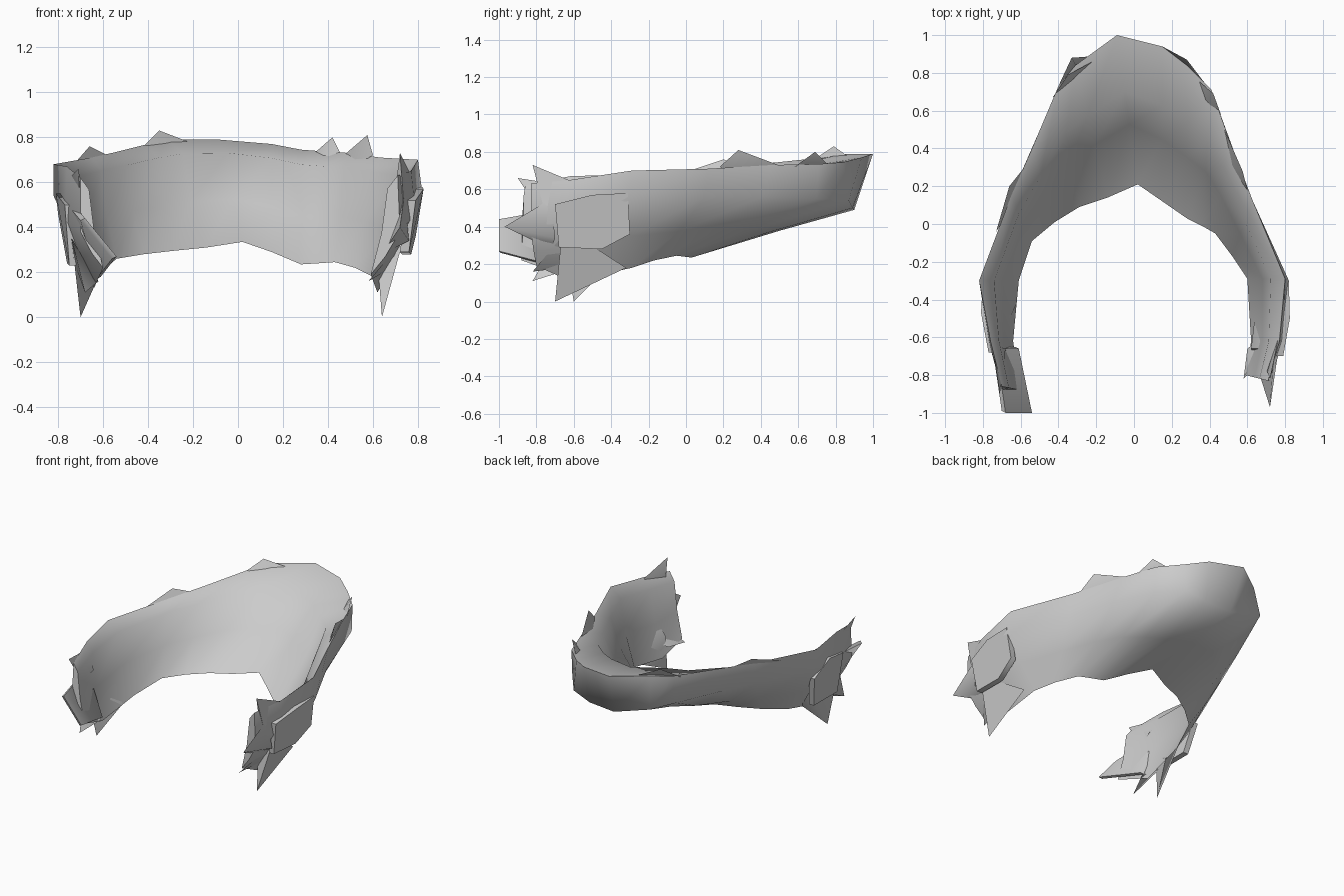
import bpy, bmesh
from mathutils import Vector as V

# Guide edges of the band, running from left tip, round the back, to right tip
top = [(-.70, -.86, .62), (-.76, -.62, .67), (-.82, -.30, .68), (-.65, .15, .71),
       (-.54, .40, .735), (-.40, .73, .77), (-.31, .84, .79), (-.09, 1.0, .79),
       (.15, .94, .77), (.28, .84, .745), (.41, .71, .735), (.50, .46, .73),
       (.63, .12, .71), (.80, -.29, .70), (.77, -.62, .65), (.71, -.83, .63)]
outer = [(-.70, -.88, .38), (-.77, -.62, .43), (-.82, -.30, .54), (-.65, .13, .56),
         (-.55, .38, .57), (-.41, .70, .57), (-.33, .88, .57), (-.06, .90, .49),
         (.14, .89, .50), (.28, .87, .54), (.41, .70, .55), (.52, .41, .56),
         (.63, .10, .56), (.82, -.30, .55), (.79, -.62, .46), (.72, -.83, .38)]
bottom = [(-.60, -.88, .22), (-.64, -.62, .13), (-.61, -.30, .20), (-.54, -.09, .26),
          (-.42, .01, .28), (-.29, .09, .295), (-.14, .14, .31), (.02, .21, .335),
          (.15, .12, .29), (.28, .03, .235), (.36, -.01, .24), (.43, -.05, .245),
          (.52, -.17, .22), (.60, -.29, .18), (.62, -.62, .11), (.59, -.80, .19)]


def make(name, bm):
    bmesh.ops.recalc_face_normals(bm, faces=bm.faces[:])
    me = bpy.data.meshes.new(name)
    bm.to_mesh(me)
    bm.free()
    ob = bpy.data.objects.new(name, me)
    bpy.context.collection.objects.link(ob)
    bpy.ops.object.select_all(action='DESELECT')
    ob.select_set(True)
    bpy.context.view_layer.objects.active = ob
    bpy.ops.object.shade_smooth_by_angle(angle=1.2)


def blend(t, b, across, down):
    """Point part of the way across and down from the top to the bottom edge."""
    p = t.lerp(b, across)
    p.z = t.z + (b.z - t.z) * down
    return p


# Horseshoe band: one closed cross-section per station, bridged together
bm = bmesh.new()
rings = []
for t, o, b in zip(top, outer, bottom):
    t, o, b = V(t), V(o), V(b)
    low = o.lerp(b, .5) - V((0, 0, .015))
    section = (t, o, low, b, blend(t, b, .60, .58), blend(t, b, .38, .13))
    rings.append([bm.verts.new(p) for p in section])
for r, s in zip(rings, rings[1:]):
    for k in range(6):
        j = (k + 1) % 6
        bm.faces.new((r[k], r[j], s[j], s[k]))
bm.faces.new(rings[0])
bm.faces.new(rings[-1])
make("band", bm)


# Pointed tufts: thin wedges with a three-point base and a tip
def tufts(name, items):
    bm = bmesh.new()
    for item in items:
        p = [bm.verts.new(q) for q in item]
        for f in ((0, 1, 2), (0, 1, 3), (1, 2, 3), (2, 0, 3)):
            bm.faces.new([p[i] for i in f])
    make(name, bm)


tufts("left_end_tufts", [
    ((-.74, -.66, .35), (-.62, -.42, .18), (-.70, -.38, .30), (-.70, -.60, .0)),
    ((-.75, -.64, .62), (-.70, -.76, .45), (-.68, -.66, .50), (-.71, -.90, .66)),
    ((-.74, -.68, .35), (-.62, -.66, .16), (-.72, -.60, .22), (-.68, -.82, .11)),
])
tufts("right_end_tufts", [
    ((.75, -.66, .40), (.62, -.66, .25), (.66, -.32, .18), (.64, -.70, .0)),
    ((.74, -.72, .55), (.64, -.72, .28), (.76, -.70, .34), (.72, -.97, .40)),
    ((.77, -.58, .63), (.69, -.74, .50), (.74, -.75, .46), (.72, -.82, .73)),
    ((.74, -.66, .35), (.60, -.66, .18), (.68, -.60, .22), (.58, -.82, .16)),
])
tufts("rim_tufts", [
    ((-.43, .67, .75), (-.22, .86, .78), (-.28, .74, .70), (-.35, .79, .83)),
    ((-.73, -.04, .68), (-.58, .30, .72), (-.62, .12, .64), (-.66, .20, .76)),
    ((.47, .52, .72), (.60, .18, .72), (.50, .32, .66), (.575, .28, .81)),
    ((.34, .76, .73), (.46, .58, .72), (.36, .64, .68), (.42, .69, .80)),
])


# Overlapping flaps: an outline given a little thickness
def flap(name, outline, offset):
    bm = bmesh.new()
    a = [bm.verts.new(p) for p in outline]
    b = [bm.verts.new(V(p) + V(offset)) for p in outline]
    bm.faces.new(a)
    bm.faces.new(b)
    for k in range(len(a)):
        j = (k + 1) % len(a)
        bm.faces.new((a[k], a[j], b[j], b[k]))
    make(name, bm)


flap("right_flap", [(.79, -.70, .52), (.825, -.50, .57), (.82, -.31, .58),
                    (.79, -.30, .36), (.77, -.45, .28), (.76, -.68, .29)], (-.04, 0, 0))
flap("left_flap", [(-.77, -.68, .50), (-.81, -.47, .55), (-.80, -.31, .46),
                   (-.76, -.36, .24), (-.75, -.64, .23)], (.04, 0, 0))
flap("left_end_flap", [(-.68, -1, .44), (-.54, -1, .27), (-.61, -.66, .18),
                       (-.73, -.66, .50)], (-.02, .01, -.01))
